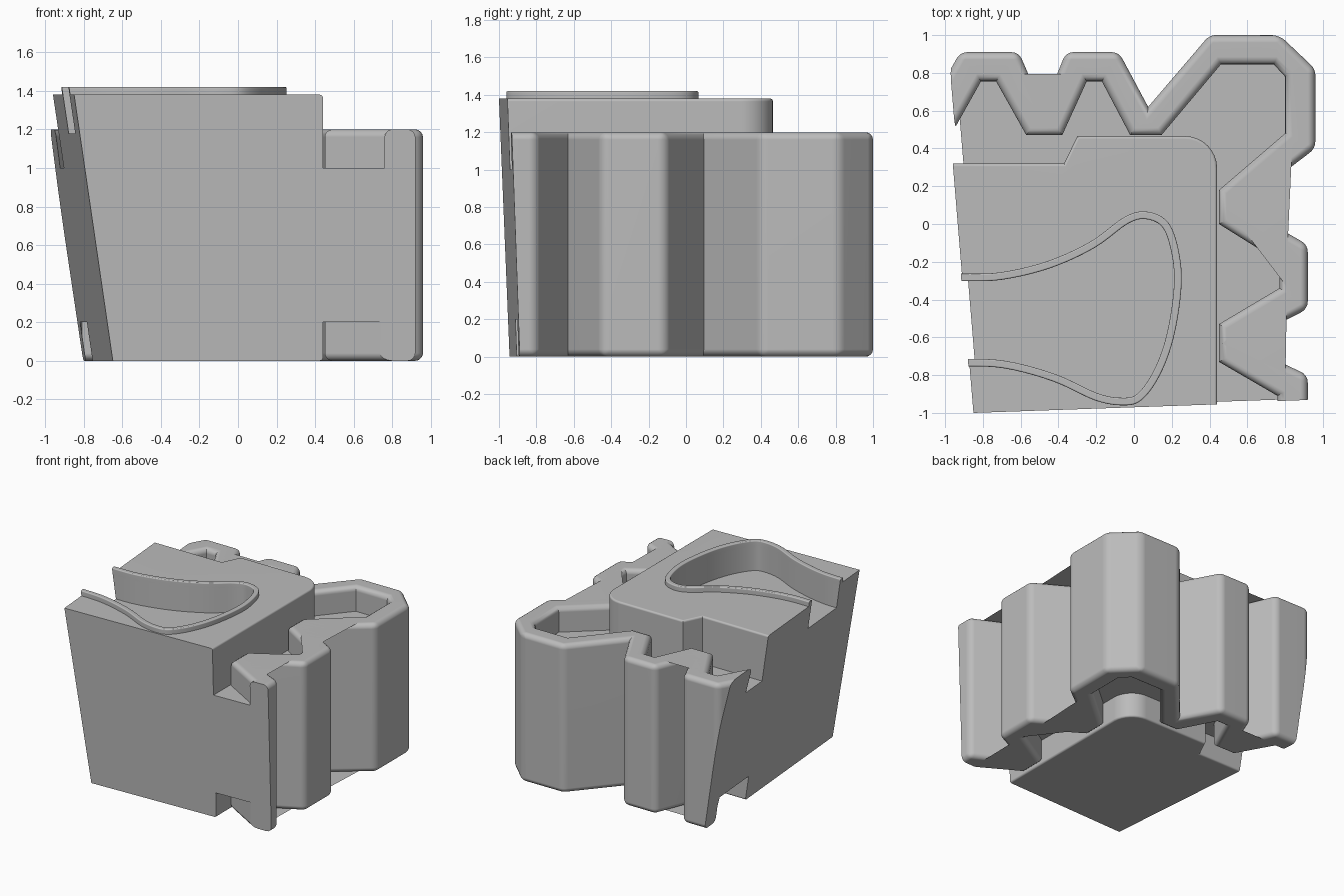
import bpy, bmesh, math
from mathutils import Vector

if "Cube" in bpy.data.objects:
    bpy.data.objects.remove(bpy.data.objects["Cube"])

grey = bpy.data.materials.new("plain grey")
grey.use_nodes = True
grey.diffuse_color = (0.5, 0.5, 0.5, 1)
grey.node_tree.nodes["Principled BSDF"].inputs["Base Color"].default_value = (0.5, 0.5, 0.5, 1)

# The two leaning planes that cut the left and front sides
PIVOT = Vector((-0.85, -1.0, 1.38))
CUTS = [Vector((-1, -0.083, -0.149)), Vector((0.035, -1, -0.036))]


def prism(name, outline, low, high, bevel=0, rounded=0):
    """Upright prism; bevels its rims and the first `rounded` convex corners."""
    bm = bmesh.new()
    bottom = [bm.verts.new((x, y, low)) for x, y in outline]
    top = [bm.verts.new((x, y, high)) for x, y in outline]
    bm.faces.new(bottom)
    bm.faces.new(top)
    for i in range(len(outline)):
        j = (i + 1) % len(outline)
        bm.faces.new((bottom[i], bottom[j], top[j], top[i]))
    bmesh.ops.recalc_face_normals(bm, faces=bm.faces)
    if bevel:
        uprights = [bm.edges.get(pair) for pair in list(zip(bottom, top))[:rounded]]
        uprights = [e for e in uprights if e.calc_face_angle_signed() > 0]
        rims = [e for e in bm.edges if abs(e.verts[0].co.z - e.verts[1].co.z) < 1e-5]
        bmesh.ops.bevel(bm, geom=rims + uprights, offset=bevel, segments=4,
                        profile=0.5, affect='EDGES', clamp_overlap=False)
    mesh = bpy.data.meshes.new(name)
    bm.to_mesh(mesh)
    bm.free()
    mesh.materials.append(grey)
    ob = bpy.data.objects.new(name, mesh)
    bpy.context.collection.objects.link(ob)
    return ob


def carve(target, tool):
    mod = target.modifiers.new("carve", 'BOOLEAN')
    mod.operation = 'DIFFERENCE'
    mod.solver = 'EXACT'
    mod.object = tool
    bpy.context.view_layer.objects.active = target
    bpy.ops.object.modifier_apply(modifier=mod.name)
    bpy.data.objects.remove(tool)


def trim(ob):
    """Slice off everything beyond the leaning planes, cap it and shade it."""
    bm = bmesh.new()
    bm.from_mesh(ob.data)
    for normal in CUTS:
        bmesh.ops.bisect_plane(bm, geom=bm.verts[:] + bm.edges[:] + bm.faces[:], dist=1e-5,
                               plane_co=PIVOT, plane_no=normal.normalized(), clear_outer=True)
        bmesh.ops.holes_fill(bm, edges=[e for e in bm.edges if e.is_boundary], sides=0)
    bmesh.ops.recalc_face_normals(bm, faces=bm.faces)
    bm.to_mesh(ob.data)
    bm.free()
    bpy.ops.object.select_all(action='DESELECT')
    ob.select_set(True)
    bpy.context.view_layer.objects.active = ob
    bpy.ops.object.shade_smooth_by_angle(angle=math.radians(30))
    ob.modifiers.new("even shading", 'WEIGHTED_NORMAL').keep_sharp = True


def smooth_path(points, steps=5):
    pts = [Vector(p) for p in points]
    path = []
    for i in range(1, len(pts) - 2):
        a, b, c, d = pts[i - 1:i + 3]
        for k in range(steps):
            t = k / steps
            path.append(0.5 * (2 * b + (c - a) * t + (2 * a - 5 * b + 4 * c - d) * t ** 2
                               + (3 * b - a - 3 * c + d) * t ** 3))
    return [pts[0]] + path + pts[-2:]


def offset(path, distance):
    shifted = []
    for i, p in enumerate(path):
        along = (path[min(i + 1, len(path) - 1)] - path[max(i - 1, 0)]).normalized()
        shifted.append(p + Vector((-along.y, along.x)) * distance)
    return shifted


# Central block with one rounded corner and a stepped back edge
corner = [(0.27 + 0.17 * math.sin(a), 0.295 + 0.17 * math.cos(a))
          for a in (math.pi / 16 * i for i in range(9))]
side = [(-1.3, 0.32), (-0.37, 0.32), (-0.30, 0.465)] + corner + [(0.44, -1.2)]
block = prism("corner_block", side + [(-1.3, -1.2)], 0, 1.38, 0.015)

# Zigzag wall around the two outer sides
outer = [(-1.2, 0.41), (-0.92, 0.91), (-0.61, 0.91), (-0.48, 0.61), (-0.36, 0.91),
         (-0.08, 0.91), (0.075, 0.62), (0.40, 1.0), (0.77, 1.0), (0.96, 0.82),
         (0.96, 0.40), (0.56, 0.095), (0.92, -0.11), (0.92, -0.45), (0.56, -0.63),
         (0.92, -0.80), (0.92, -1.2)]
inner = [(-1.02, 0.38), (-0.81, 0.755), (-0.73, 0.755), (-0.57, 0.47), (-0.38, 0.47),
         (-0.25, 0.755), (-0.17, 0.755), (-0.02, 0.47), (0.145, 0.47), (0.46, 0.845),
         (0.74, 0.845), (0.80, 0.78), (0.80, 0.48), (0.45, 0.18), (0.45, 0.0),
         (0.77, -0.20), (0.77, -0.34), (0.45, -0.53), (0.45, -0.73), (0.76, -0.91), (0.76, -1.2)]
wall = prism("zigzag_wall", outer + inner[::-1], 0, 1.2, 0.04, len(outer))

# Recessed web filling the gaps between wall and block
web = prism("recessed_web", inner + side[::-1], 0.2, 1.0)

# Pocket with a thin raised collar
curve = smooth_path([(-1.3, -0.28), (-0.92, -0.283), (-0.7, -0.275), (-0.45, -0.215),
                     (-0.22, -0.11), (-0.04, 0.02), (0.07, 0.045), (0.17, -0.01),
                     (0.222, -0.17), (0.23, -0.35), (0.19, -0.6), (0.12, -0.79),
                     (0.03, -0.915), (-0.06, -0.94), (-0.2, -0.915), (-0.42, -0.815),
                     (-0.68, -0.745), (-0.92, -0.733), (-1.3, -0.73)])
collar = prism("pocket_collar", offset(curve, 0.02) + offset(curve, -0.02)[::-1],
               1.36, 1.42, 0.008)
carve(block, prism("pocket", offset(curve, -0.02), 1.18, 1.7))

for part in (block, wall, web, collar):
    trim(part)
